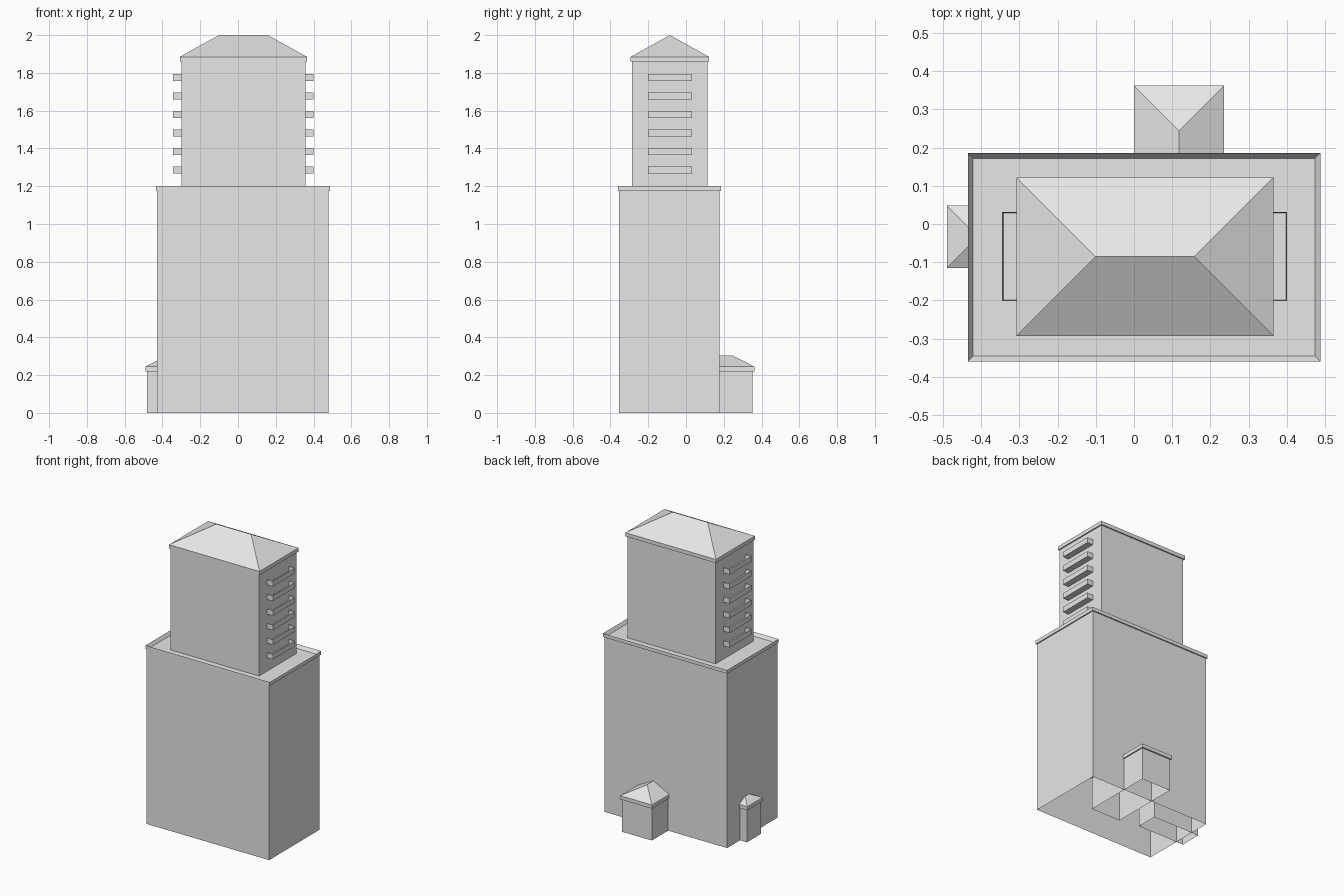
import bpy, bmesh
from mathutils import Vector

cube = bpy.data.objects.get("Cube")
if cube:
    bpy.data.objects.remove(cube)

FLOOR = 0.098      # storey height
BAY = 0.13         # window bay width
RECESS = 0.009

grey = bpy.data.materials.new("light grey")
grey.use_nodes = True
grey.diffuse_color = (0.8, 0.8, 0.8, 1)
grey.node_tree.nodes["Principled BSDF"].inputs["Base Color"].default_value = (0.8, 0.8, 0.8, 1)


def finish(bm, name):
    mesh = bpy.data.meshes.new(name)
    bm.to_mesh(mesh)
    bm.free()
    mesh.materials.append(grey)
    obj = bpy.data.objects.new(name, mesh)
    bpy.context.collection.objects.link(obj)
    return obj


def add_wall(bm, start, end, z0, height, floors, doors):
    """One wall of bays, each with a recessed window; doors reach the floor."""
    start, end = Vector((*start, z0)), Vector((*end, z0))
    cols = max(1, round((end - start).length / BAY))
    across = (end - start) / cols
    up = Vector((0, 0, height / floors))
    grid = [[bm.verts.new(start + across * i + up * j) for j in range(floors + 1)]
            for i in range(cols + 1)]
    cells = {}
    for i in range(cols):
        for j in range(floors):
            cells[i, j] = bm.faces.new((grid[i][j], grid[i + 1][j],
                                        grid[i + 1][j + 1], grid[i][j + 1]))
    bmesh.ops.inset_individual(bm, faces=list(cells.values()),
                               thickness=0.025, depth=-RECESS)
    side = across.normalized()
    for (i, j), face in cells.items():
        centre = face.calc_center_median()
        width = across.length * (0.8 if (i, j) in doors and j == 0 else 0.38)
        for v in face.verts:
            sign = 1 if (v.co - centre).dot(side) > 0 else -1
            z = v.co.z
            if (i, j) in doors and z < centre.z:
                z = z0 + up.z * j + 0.004
            v.co = centre + side * sign * width / 2
            v.co.z = z


def storeys(name, x0, x1, y0, y1, z0, height, floors, doors=None):
    """Four walls, open underneath; doors maps a wall number to its door bays."""
    doors = doors or {}
    corners = [(x0, y0), (x1, y0), (x1, y1), (x0, y1)]
    bm = bmesh.new()
    for k in range(4):
        add_wall(bm, corners[k], corners[(k + 1) % 4], z0, height, floors, doors.get(k, ()))
    bmesh.ops.remove_doubles(bm, verts=bm.verts, dist=0.0001)
    return finish(bm, name)


def block(x0, x1, y0, y1, z0, z1):
    """A box mesh, returned with its top face."""
    bm = bmesh.new()
    bmesh.ops.create_cube(bm, size=1)
    for v in bm.verts:
        v.co = (x1 if v.co.x > 0 else x0, y1 if v.co.y > 0 else y0, z1 if v.co.z > 0 else z0)
    bm.normal_update()
    return bm, max(bm.faces, key=lambda f: f.normal.z)


def tray(name, bounds, rim, depth):
    """A box with a sunken top, for the parapet and balconies."""
    bm, top = block(*bounds)
    bmesh.ops.inset_individual(bm, faces=[top], thickness=rim, depth=0)
    for v in top.verts:
        v.co.z -= depth
    return finish(bm, name)


def hip_roof(name, x0, x1, y0, y1, eave, ridge, band=0.025):
    """Eave band with a hipped roof of equal slopes on it."""
    bm, top = block(x0, x1, y0, y1, eave - band, eave)
    run = min(x1 - x0, y1 - y0) / 2
    if x1 - x0 > y1 - y0:
        ends = [(x0 + run, (y0 + y1) / 2), (x1 - run, (y0 + y1) / 2)]
    else:
        ends = [((x0 + x1) / 2, y0 + run), ((x0 + x1) / 2, y1 - run)]
    a, b = (bm.verts.new((x, y, ridge)) for x, y in ends)
    base = list(top.verts)
    bm.faces.remove(top)
    for k in range(4):
        p, q = base[k], base[(k + 1) % 4]
        near = [min((a, b), key=lambda r: (r.co - v.co).length) for v in (p, q)]
        bm.faces.new((p, q, near[0]) if near[0] is near[1] else (p, q, near[1], near[0]))
    bmesh.ops.recalc_face_normals(bm, faces=bm.faces)
    return finish(bm, name)


# Main block with front door and sunken flat roof
deck = 12 * FLOOR
storeys("main_block", -0.43, 0.48, -0.355, 0.178, 0, deck, 12, {0: [(5, 0)]})
tray("main_parapet", (-0.435, 0.488, -0.36, 0.186, deck, 1.2), 0.02, 0.022)

# Upper tower, with balcony doors on both ends
balcony_doors = [(1, j) for j in range(1, 7)]
storeys("upper_tower", -0.30, 0.357, -0.287, 0.113, deck, 7 * FLOOR, 7,
        {1: balcony_doors, 3: balcony_doors})
hip_roof("tower_roof", -0.308, 0.365, -0.293, 0.122, 1.885, 2.0)

# Balconies
for j in range(1, 7):
    z = deck + j * FLOOR - 0.006
    tray(f"left_balcony_{j}", (0.355, 0.40, -0.202, 0.031, z, z + 0.036), 0.004, 0.03)
    tray(f"right_balcony_{j}", (-0.345, -0.298, -0.202, 0.031, z, z + 0.036), 0.004, 0.03)

# Low annexes running into the main block
storeys("back_annex", 0.008, 0.228, -0.13, 0.352, 0, 0.22, 2, {2: [(0, 0)]})
hip_roof("back_annex_roof", 0.0, 0.236, -0.138, 0.362, 0.245, 0.305)
storeys("side_annex", -0.481, -0.13, -0.107, 0.04, 0, 0.22, 2)
hip_roof("side_annex_roof", -0.49, -0.122, -0.115, 0.048, 0.245, 0.286)
